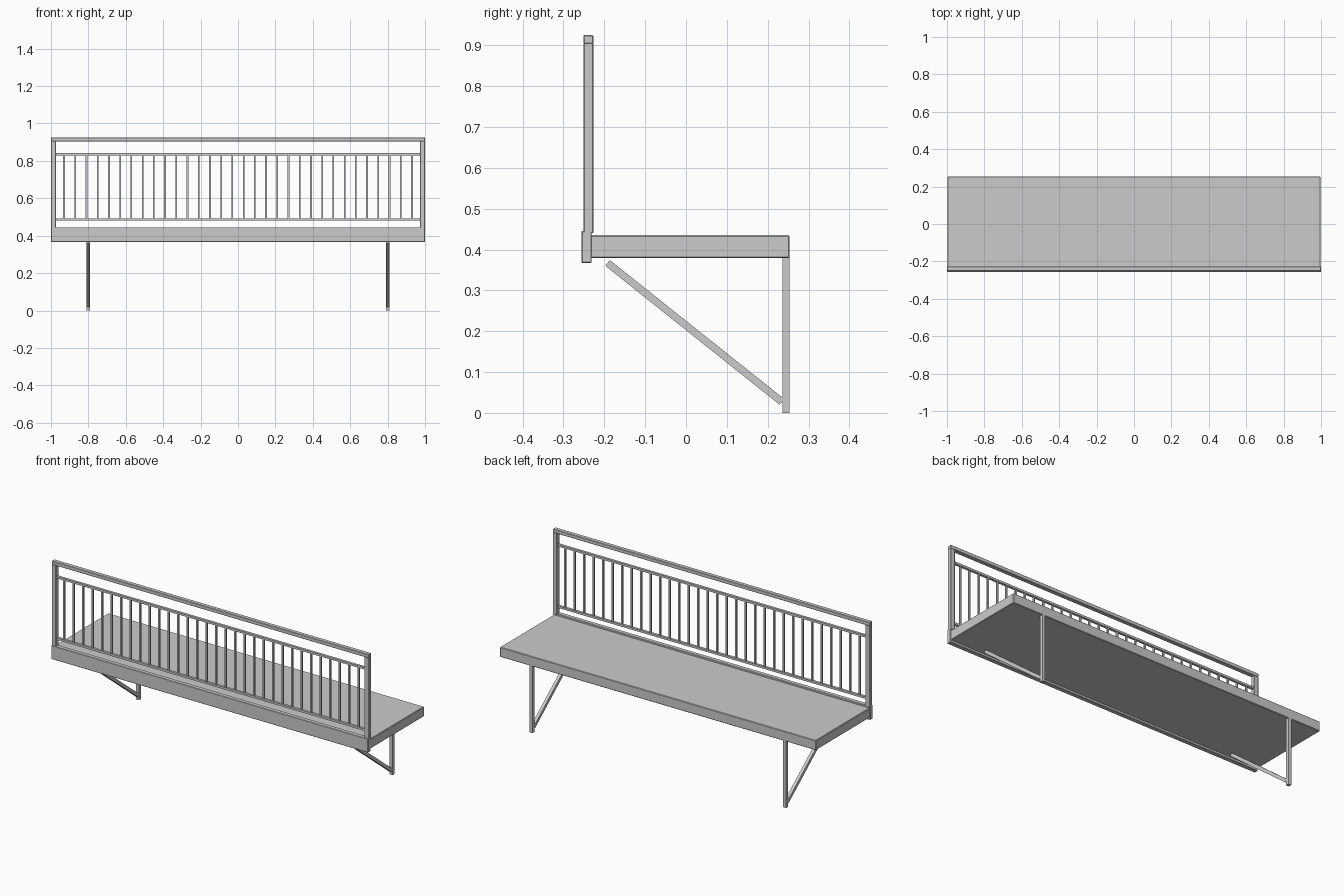
import bpy, math
from mathutils import Vector

if "Cube" in bpy.data.objects:
    bpy.data.objects.remove(bpy.data.objects["Cube"])


def box(name, x, y, z, bevel=0.0):
    """Box from (min, max) ranges on each axis."""
    bpy.ops.mesh.primitive_cube_add(size=1, location=[sum(r) / 2 for r in (x, y, z)])
    o = bpy.context.object
    o.name = name
    o.scale = [r[1] - r[0] for r in (x, y, z)]
    bpy.ops.object.transform_apply(location=False, rotation=False, scale=True)
    if bevel:
        m = o.modifiers.new("bevel", 'BEVEL')
        m.width = bevel
        m.segments = 1
    return o


# seat slab and the board along its rear edge
box("seat", (-0.997, 0.997), (-0.235, 0.254), (0.379, 0.435), 0.003)
box("rear_board", (-1, 1), (-0.256, -0.231), (0.367, 0.445), 0.002)

# outer frame of the railing
FY = (-0.251, -0.227)
box("frame_top_rail", (-1, 1), FY, (0.904, 0.925), 0.002)
for side, s in (("left", -1), ("right", 1)):
    box("frame_post_" + side, sorted((s * 0.973, s)), FY, (0.44, 0.906), 0.002)

# inner rails
for name, z in (("upper", 0.836), ("lower", 0.486)):
    box("inner_rail_" + name, (-0.975, 0.975), (-0.246, -0.232), (z - 0.006, z + 0.006))

# balusters
for i in range(32):
    x = -0.93 + i * 0.06
    box(f"baluster_{i + 1}", (x - 0.0045, x + 0.0045), (-0.2435, -0.2345), (0.486, 0.836))

# legs and diagonal braces
top, bottom = Vector((0, -0.192, 0.367)), Vector((0, 0.235, 0.027))
d = top - bottom
for side, s in (("left", -1), ("right", 1)):
    cx = s * 0.8
    box("leg_" + side, (cx - 0.0095, cx + 0.0095), (0.236, 0.254), (0, 0.382))
    h = d.length / 2
    brace = box("brace_" + side, (-0.009, 0.009), (-0.009, 0.009), (-h, h))
    brace.location = (top + bottom) / 2 + Vector((cx, 0, 0))
    brace.rotation_euler = (math.atan2(-d.y, d.z), 0, 0)
